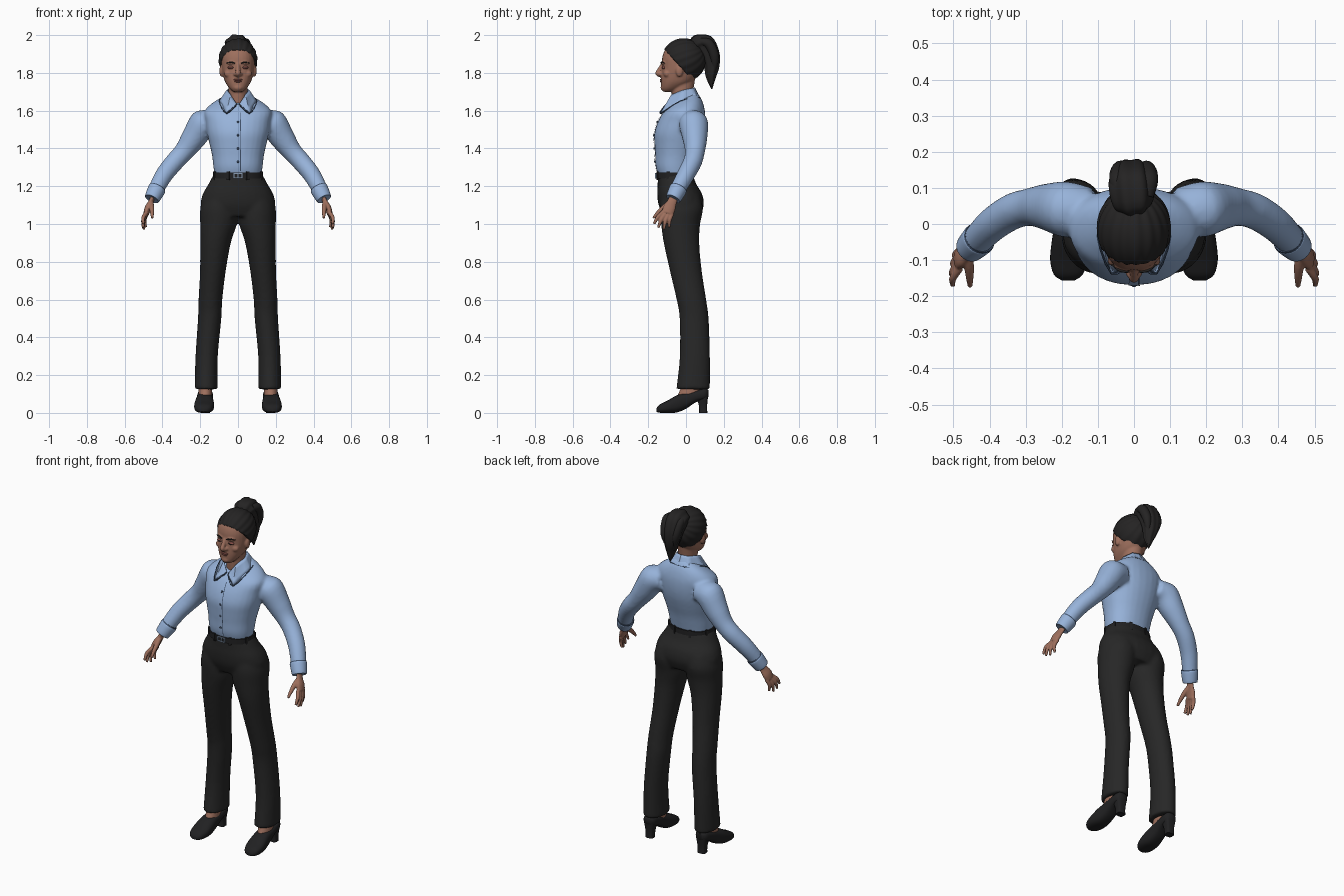
import bpy, bmesh
from math import sin, cos, pi, atan2, radians
from mathutils import Vector, Matrix

if "Cube" in bpy.data.objects:
    bpy.data.objects.remove(bpy.data.objects["Cube"])


def material(name, *rgb):
    m = bpy.data.materials.new(name)
    m.use_nodes = True
    m.diffuse_color = (*rgb, 1)
    m.node_tree.nodes["Principled BSDF"].inputs["Base Color"].default_value = (*rgb, 1)
    return m


SHIRT = material("shirt blue", .31, .45, .7)
SEAM = material("seam dark blue", .05, .08, .14)
BLACK = material("trouser black", .02, .02, .02)
LEATHER = material("leather black", .015, .015, .016)
HAIR = material("hair black", .018, .017, .017)
SKIN = material("skin brown", .34, .16, .11)
LIP = material("lip rose brown", .25, .085, .07)
STEEL = material("buckle steel", .25, .33, .45)


def make(name, bm, mat, mirror=False, voxel=0, smooth=4):
    bmesh.ops.recalc_face_normals(bm, faces=bm.faces)
    me = bpy.data.meshes.new(name)
    bm.to_mesh(me)
    bm.free()
    ob = bpy.data.objects.new(name, me)
    bpy.context.collection.objects.link(ob)
    me.materials.append(mat)
    bpy.ops.object.select_all(action='DESELECT')
    ob.select_set(True)
    bpy.context.view_layer.objects.active = ob
    bpy.ops.object.shade_smooth_by_angle(angle=radians(50))
    if mirror:
        ob.modifiers.new("mirror", 'MIRROR').use_mirror_merge = False
    if voxel:
        r = ob.modifiers.new("blend", 'REMESH')
        r.mode, r.voxel_size, r.use_smooth_shade = 'VOXEL', voxel, True
        s = ob.modifiers.new("soften", 'SMOOTH')
        s.factor, s.iterations = .5, smooth
    return ob


def loft(bm, rings, n=28, power=2, steps=4, flute=0):
    """Skin smoothly interpolated oval rings given as (centre, u axis, v axis)."""
    def at(i, k):
        return rings[max(0, min(i, len(rings) - 1))][k]

    def blend(i, t, k):
        a, b, c, d = (at(i + j, k) for j in (-1, 0, 1, 2))
        return b + (c - a) * (t / 2) + (a * 2 - b * 5 + c * 4 - d) * (t * t / 2) + (b * 3 - a - c * 3 + d) * (t ** 3 / 2)

    def bulge(v):
        return abs(v) ** (2 / power) * (1 if v > 0 else -1)

    loops = []
    for q in range((len(rings) - 1) * steps + 1):
        c, u, v = (blend(q // steps, q % steps / steps, k) for k in range(3))
        loop = []
        for j in range(n):
            a = 2 * pi * j / n
            f = 1 + flute * sin(7 * a + q * .15)
            loop.append(bm.verts.new(c + u * bulge(cos(a)) * f + v * bulge(sin(a)) * f))
        loops.append(loop)
    for lo, hi in zip(loops, loops[1:]):
        for j in range(n):
            bm.faces.new((lo[j], lo[j - 1], hi[j - 1], hi[j]))
    bm.faces.new(loops[0])
    bm.faces.new(loops[-1])


def stack(bm, rows, side=1, **kw):
    """Upright loft: rows of z, x, half width, front y, back y, front dip."""
    loft(bm, [(Vector((x * side, (f + b) / 2, z)), Vector((w, 0, 0)), Vector((0, (b - f) / 2, dip)))
              for z, x, w, f, b, dip in rows], **kw)


def tube(bm, pts, side=1, flat=1, ref=(1, 0, 0), **kw):
    """Loft along a path of x, y, z, radius."""
    ps = [Vector((p[0] * side, p[1], p[2])) for p in pts]
    rings = []
    for i, p in enumerate(ps):
        t = ps[min(i + 1, len(ps) - 1)] - ps[max(i - 1, 0)]
        u = t.cross(Vector(ref)).normalized()
        v = t.cross(u).normalized()
        rings.append((p, u * pts[i][3], v * pts[i][3] * flat))
    loft(bm, rings, **kw)


def ball(bm, c, s):
    bmesh.ops.create_uvsphere(bm, u_segments=20, v_segments=12, radius=1,
                              matrix=Matrix.Translation(c) @ Matrix.Diagonal((*s, 1)))


def box(bm, c, s, turn=0):
    bmesh.ops.create_cube(bm, size=1, matrix=Matrix.Translation(c) @ Matrix.Rotation(turn, 4, 'Z')
                          @ Matrix.Diagonal((*s, 1)))


# Trousers: hips blended with two flared legs
bm = bmesh.new()
stack(bm, [(1.04, 0, .17, -.12, .075, 0), (1.1, 0, .198, -.145, .094, 0), (1.16, 0, .186, -.152, .085, 0),
           (1.21, 0, .157, -.15, .055, 0), (1.265, 0, .128, -.15, .035, 0)], power=2.2)
for side in (1, -1):
    stack(bm, [(.125, .169, .061, -.052, .127, 0), (.3, .166, .059, -.033, .127, 0), (.5, .15, .062, -.034, .12, 0),
               (.6, .146, .063, -.05, .107, 0), (.75, .133, .068, -.085, .084, 0), (.9, .119, .081, -.118, .07, 0),
               (1, .103, .097, -.132, .075, 0), (1.08, .1, .1, -.138, .09, 0), (1.15, .09, .09, -.13, .075, 0)], side)
make("trousers", bm, BLACK, voxel=.01)

# Shirt: torso blended with both sleeves
bm = bmesh.new()
stack(bm, [(1.25, 0, .122, -.145, .03, 0), (1.3, 0, .13, -.16, .042, 0), (1.36, 0, .137, -.163, .057, 0),
           (1.42, 0, .15, -.167, .077, 0), (1.48, 0, .164, -.168, .094, 0), (1.54, 0, .172, -.15, .102, 0),
           (1.595, 0, .178, -.122, .1, .005), (1.635, 0, .14, -.1, .085, .02), (1.665, 0, .08, -.085, .06, .03)],
      power=2.2)
SLEEVE = [(.12, .035, 1.54, .065), (.185, .04, 1.53, .077), (.235, .047, 1.455, .066), (.285, .047, 1.385, .053),
          (.335, .035, 1.33, .05), (.39, 0, 1.262, .047), (.43, -.04, 1.19, .042), (.452, -.065, 1.14, .036)]
for side in (1, -1):
    tube(bm, SLEEVE, side)
shirt = make("shirt", bm, SHIRT, voxel=.009)

# Cuffs with a dark seam above them
bm = bmesh.new()
tube(bm, [(.428, -.04, 1.188, .045), (.432, -.044, 1.18, .047), (.454, -.066, 1.137, .041), (.456, -.068, 1.133, .036)])
make("cuffs", bm, SHIRT, mirror=True)
bm = bmesh.new()
tube(bm, [(.426, -.038, 1.192, .0445), (.429, -.041, 1.186, .0465)])
make("cuff_seams", bm, SEAM, mirror=True)


# Button placket and seam, wrapped on the chest
def strip(name, x, width, mat, offset):
    bm = bmesh.new()
    bmesh.ops.create_grid(bm, x_segments=2, y_segments=40, size=.5,
                          matrix=Matrix.Translation((x, -.17, 1.45)) @ Matrix.Rotation(pi / 2, 4, 'X')
                          @ Matrix.Diagonal((width, .345, 1, 1)))
    w = make(name, bm, mat).modifiers.new("wrap", 'SHRINKWRAP')
    w.target, w.wrap_mode, w.offset = shirt, 'ABOVE_SURFACE', offset


strip("placket", 0, .03, SHIRT, .003)
strip("placket_seam", .014, .004, SEAM, .004)
bm = bmesh.new()
for z, y in ((1.33, -.164), (1.4, -.168), (1.47, -.17), (1.54, -.152)):
    ball(bm, (0, y, z), (.006, .005, .006))
make("buttons", bm, SEAM)

# Collar: folded band with pointed wings and a dark edge
top = [(.006, -.098, 1.635), (.04, -.078, 1.685), (.06, -.015, 1.71), (.04, .035, 1.72), (0, .048, 1.722)]
low = [(.012, -.112, 1.628), (.062, -.137, 1.585), (.1, -.03, 1.652), (.065, .06, 1.668), (0, .075, 1.668)]
bm = bmesh.new()
rows = [[bm.verts.new(p) for p in edge] for edge in (top, low)]
for i in range(len(top) - 1):
    bm.faces.new((rows[0][i], rows[0][i + 1], rows[1][i + 1], rows[1][i]))
bmesh.ops.subdivide_edges(bm, edges=bm.edges, cuts=3, use_grid_fill=True, smooth=.3)
make("collar", bm, SHIRT, mirror=True).modifiers.new("cloth", 'SOLIDIFY').thickness = .008
bm = bmesh.new()
tube(bm, [(*p, .003) for p in low], ref=(0, 0, 1), n=6, steps=3)
tube(bm, [(*p, .003) for p in (top[0], low[0], low[1])], ref=(0, 0, 1), n=6, steps=1)
make("collar_edge", bm, SEAM, mirror=True)

# Belt, loops and buckle
bm = bmesh.new()
stack(bm, [(z, 0, .133, -.157, .042, 0) for z in (1.24, 1.272)], power=2.2, steps=1, n=48)
for k in range(8):
    a = pi * (k + .5) / 4
    box(bm, (.134 * cos(a), -.057 + .1 * sin(a), 1.255), (.01, .014, .045), a)
make("belt", bm, LEATHER)
bm = bmesh.new()
for x in (-.022, 0, .022):
    box(bm, (x, -.159, 1.256), (.006, .008, .028))
for z in (1.244, 1.268):
    box(bm, (0, -.159, z), (.05, .008, .005))
make("buckle", bm, STEEL)

# Hands: palm, four fingers and thumb
bm = bmesh.new()
tube(bm, [(.447, -.06, 1.15, .024), (.462, -.075, 1.115, .026), (.477, -.088, 1.085, .033), (.486, -.098, 1.055, .031)],
     flat=.5)
for k, tip in enumerate(((.502, -.17, 1.0), (.503, -.147, .98), (.498, -.118, .972), (.488, -.09, .982))):
    knuckle = Vector((.483, -.122 + k * .016, 1.062 - k * .003))
    tip = Vector(tip)
    mid = knuckle.lerp(tip, .5) + Vector((.009, -.004, .004))
    tube(bm, [(*knuckle, .0115), (*mid, .0105), (*tip, .007)], n=12)
tube(bm, [(.462, -.08, 1.115, .014), (.457, -.115, 1.09, .014), (.455, -.148, 1.06, .011), (.454, -.173, 1.032, .007)], n=12)
make("hands", bm, SKIN, mirror=True, voxel=.004, smooth=3)

# Head: skull, neck, nose, cheeks, chin and ears
bm = bmesh.new()
stack(bm, [(1.6, 0, .055, -.07, .045, .02), (1.67, 0, .05, -.075, .035, 0), (1.78, 0, .055, -.08, .05, 0)])
stack(bm, [(1.7, 0, .024, -.122, -.06, 0), (1.718, 0, .045, -.129, -.03, 0), (1.75, 0, .067, -.132, .03, 0),
           (1.79, 0, .08, -.131, .06, 0), (1.83, 0, .087, -.128, .075, 0), (1.88, 0, .089, -.126, .08, 0),
           (1.92, 0, .08, -.112, .075, 0), (1.955, 0, .055, -.08, .05, 0), (1.97, 0, .02, -.03, .01, 0)], power=2.3)
tube(bm, [(0, -.122, 1.85, .009), (0, -.138, 1.82, .012), (0, -.15, 1.797, .014), (0, -.135, 1.785, .012)], n=14)
ball(bm, (0, -.121, 1.722), (.024, .014, .016))
for side in (1, -1):
    ball(bm, (.013 * side, -.136, 1.793), (.011, .012, .009))
    ball(bm, (.03 * side, -.118, 1.852), (.028, .014, .009))
    ball(bm, (.048 * side, -.1, 1.795), (.026, .02, .02))
    ball(bm, (.088 * side, -.035, 1.81), (.011, .019, .031))
make("head", bm, SKIN, voxel=.005, smooth=3)

# Face details
bm = bmesh.new()
ball(bm, (0, -.129, 1.764), (.024, .01, .005))
ball(bm, (0, -.128, 1.755), (.02, .01, .006))
make("lips", bm, LIP)
bm = bmesh.new()
ball(bm, (.036, -.118, 1.828), (.019, .01, .009))
make("eyelids", bm, LIP, mirror=True)
bm = bmesh.new()
ball(bm, (.036, -.12, 1.827), (.016, .0105, .003))
tube(bm, [(.016, -.133, 1.851, .003), (.04, -.128, 1.857, .004), (.062, -.112, 1.851, .002)], ref=(0, 0, 1), n=8)
make("lashes_and_brows", bm, HAIR, mirror=True)

# Hair cap: strands sweep to the tie, and the cap sinks into the head below the hairline
bm = bmesh.new()
centre = Vector((0, -.012, 1.868))
bmesh.ops.create_uvsphere(bm, u_segments=96, v_segments=64, radius=1)
for v in bm.verts:
    p = Vector((v.co.x * .102, v.co.y * .117, v.co.z * .114))
    y, z = p.y + centre.y, p.z + centre.z
    line = max(1.748, 1.785 - 1.1 * y)
    k = max(0, min(1, (z - line) / .014))
    strand = 1 + .014 * sin(16 * atan2(p.x, z - 1.93 + (.1 - y) * .35))
    v.co = centre + p * (.78 + .22 * k * k * (3 - 2 * k)) * strand
make("hair_cap", bm, HAIR)

# Ponytail: high loop that falls behind, plus loose locks
bm = bmesh.new()
tube(bm, [(0, .035, 1.925, .03), (-.004, .062, 1.952, .05), (-.008, .1, 1.95, .055), (-.006, .128, 1.9, .05),
          (-.002, .137, 1.835, .04), (.006, .132, 1.775, .025), (.01, .136, 1.715, .003)], n=42, flute=.06, flat=1.1)
for x in (-.036, .034):
    tube(bm, [(x, .075, 1.965, .02), (x * 1.2, .12, 1.955, .026), (x, .152, 1.88, .024), (x * .6, .145, 1.79, .004)], n=14)
make("ponytail", bm, HAIR)

# Feet and heeled shoes
bm = bmesh.new()
stack(bm, [(.07, .174, .036, -.055, .07, 0), (.12, .173, .036, -.032, .075, 0), (.2, .17, .035, -.005, .075, 0)])
make("feet", bm, SKIN, mirror=True)
bm = bmesh.new()
loft(bm, [(Vector((x, y, (lo + hi) / 2)), Vector((w, 0, 0)), Vector((0, 0, (hi - lo) / 2)))
          for y, x, w, lo, hi in ((-.156, .182, .018, .006, .024), (-.14, .182, .04, .001, .044),
                                  (-.1, .18, .052, 0, .064), (-.05, .178, .05, .002, .092), (0, .176, .044, .022, .108),
                                  (.05, .174, .042, .055, .118), (.1, .173, .037, .07, .13), (.118, .173, .02, .085, .122))],
     power=2.6)
stack(bm, [(0, .173, .024, .07, .113, 0), (.04, .173, .025, .068, .112, 0), (.1, .173, .036, .05, .118, 0)], power=3.5)
make("shoes", bm, LEATHER, mirror=True)
